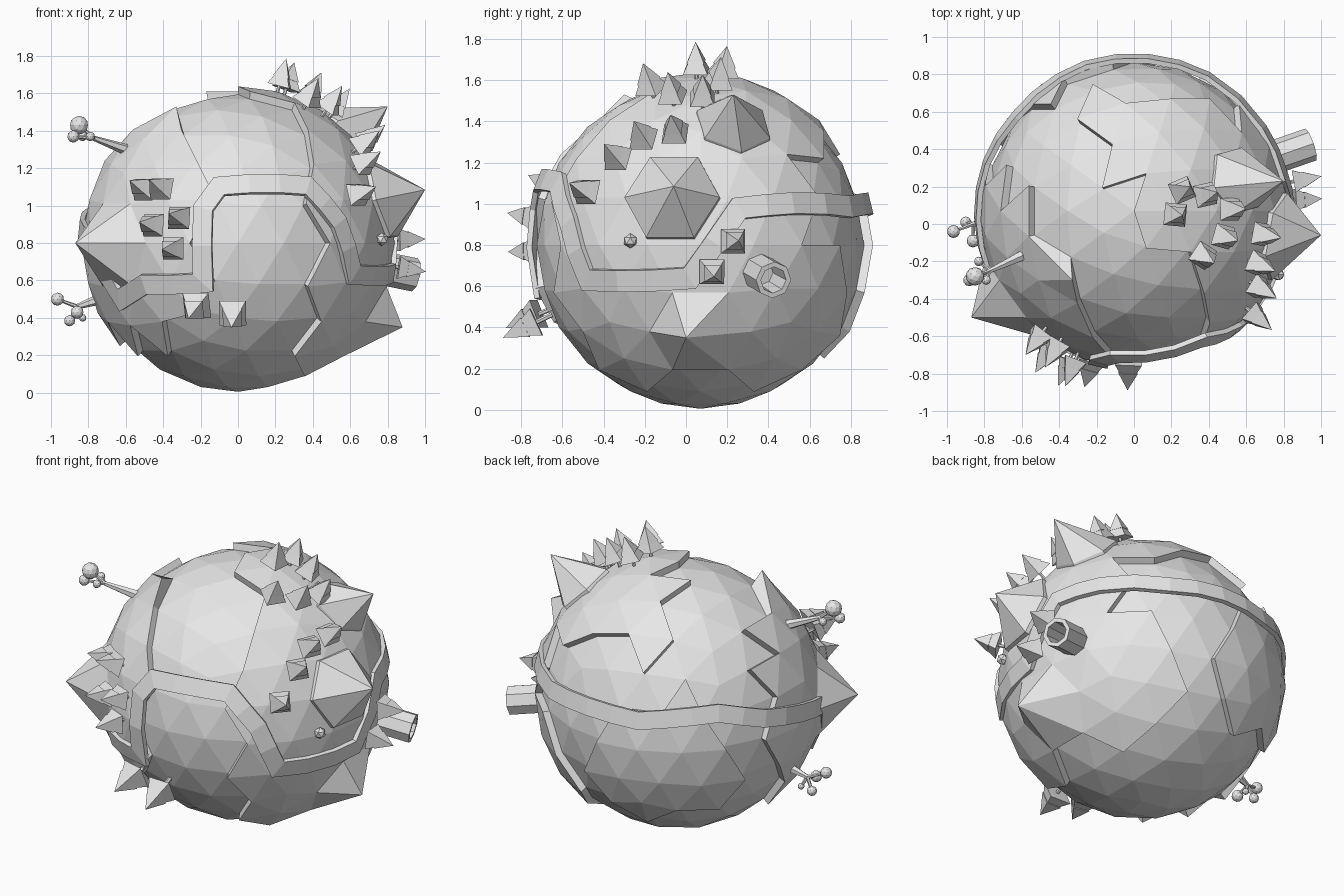
import bpy, bmesh, math
from mathutils import Vector, Matrix

if "Cube" in bpy.data.objects:
    bpy.data.objects.remove(bpy.data.objects["Cube"])

CENTRE = Vector((0.0, 0.07, 0.8))
SEA, LAND, ROAD = 0.795, 0.838, 0.855

stone = bpy.data.materials.new("plain_grey")
stone.use_nodes = True
GREY = (0.8, 0.8, 0.8, 1)
stone.diffuse_color = GREY
stone.node_tree.nodes["Principled BSDF"].inputs["Base Color"].default_value = GREY


def finish(bm, name):
    bmesh.ops.recalc_face_normals(bm, faces=bm.faces)
    mesh = bpy.data.meshes.new(name)
    bm.to_mesh(mesh)
    bm.free()
    mesh.materials.append(stone)
    obj = bpy.data.objects.new(name, mesh)
    bpy.context.collection.objects.link(obj)
    return obj


def outward(point):
    return (Vector(point) - CENTRE).normalized()


def frame(origin, axis):
    """Matrix whose z axis runs along the given direction."""
    return Matrix.Translation(origin) @ axis.to_track_quat('Z', 'Y').to_matrix().to_4x4()


def cone(bm, matrix, low, high, r1, r2, sides):
    bmesh.ops.create_cone(bm, cap_ends=True, segments=sides, radius1=r1, radius2=r2,
                          depth=high - low,
                          matrix=matrix @ Matrix.Translation((0, 0, (low + high) / 2)))


def limb(bm, a, b, r1, r2):
    a, b = Vector(a), Vector(b)
    cone(bm, frame(a, (b - a).normalized()), 0, (b - a).length, r1, r2, 6)


def loft(bm, loops):
    """Skin a list of equally long closed vertex loops."""
    for a, b in zip(loops, loops[1:]):
        for k in range(len(a)):
            j = (k + 1) % len(a)
            bm.faces.new((a[k], a[j], b[j], b[k]))


def circle(bm, matrix, radius, height, sides):
    angles = (math.tau * k / sides for k in range(sides))
    return [bm.verts.new(matrix @ Vector((radius * math.cos(a), radius * math.sin(a), height)))
            for a in angles]


# Planet: faceted globe with three raised continents
def is_land(n):
    if n.z > 0.45:
        inside = n.y < 0.72
    elif n.z > -0.02:
        inside = n.y < 0.6
    else:
        inside = n.y < 0 or n.x > 0.66 + 0.6 * n.z
    east = inside and n.dot(Vector((0.85, 0.53, 0))) > 0.05 and n.z > -0.76
    west = n.dot(Vector((-0.85, -0.5, 0.1)).normalized()) > 0.67
    north = n.dot(Vector((-0.45, 0.87, -0.15)).normalized()) > 0.86
    return east or west or north


bm = bmesh.new()
bmesh.ops.create_icosphere(bm, subdivisions=3, radius=SEA)
land = [f for f in bm.faces if is_land(f.calc_center_median().normalized())]
raised = bmesh.ops.extrude_face_region(bm, geom=land)
tops = [g for g in raised["geom"] if isinstance(g, bmesh.types.BMVert)]
for v in tops:
    v.co *= LAND / SEA
bmesh.ops.translate(bm, verts=bm.verts, vec=CENTRE)

# Mountains: pull single land corners outwards
for p in [(-.87, -.5, .8), (-.33, -.3, 1.53), (.88, 0, .35)]:
    n = outward(p)
    top = max(tops, key=lambda v: (v.co - CENTRE).normalized().dot(n))
    top.co = Vector(p)
finish(bm, "planet")


# Six-sided mountains standing on a low step
def hex_mountain(name, foot, apex, radius, turn):
    n = outward(foot)
    m = frame(CENTRE, n) @ Matrix.Rotation(turn, 4, 'Z')
    bm = bmesh.new()
    low = circle(bm, m, radius, 0.74, 6)
    rim = circle(bm, m, radius, 0.825, 6)
    loft(bm, [low, rim])
    bm.faces.new(low)
    tip = bm.verts.new(apex)
    for k in range(6):
        bm.faces.new((rim[k], rim[(k + 1) % 6], tip))
    finish(bm, name)


hex_mountain("east_mountain", (.79, -.07, 1.035), (1, -.06, 1.085), 0.235, 0)
hex_mountain("upper_mountain", (.55, .23, 1.38), (.8, .23, 1.53), 0.19, math.pi / 6)

# Road: a thin ribbon that winds once around the planet
route = [(-.75, -.56, -.36), (-.59, -.76, -.26), (-.22, -.94, -.25), (-.22, -.95, .22),
         (-.12, -.93, .36), (.44, -.82, .36), (.64, -.76, .13), (.73, -.65, -.2),
         (.98, -.06, -.19), (.95, .22, .21), (.82, .53, .24), (.47, .86, .22),
         (-.31, .93, .22), (-.75, .6, .27), (-.94, .31, .17), (-.92, -.4, 0)]
route = [Vector(p).normalized() for p in route]
line = []
for a, b in zip(route, route[1:] + route[:1]):
    steps = max(1, round(a.angle(b) / 0.2))
    line += [a.slerp(b, i / steps) for i in range(steps)]
bm = bmesh.new()
rings = []
for i, n in enumerate(line):
    into = (n - line[i - 1]).normalized()
    out = (line[(i + 1) % len(line)] - n).normalized()
    side = (into + out).cross(n).normalized()
    miter = side * 0.053 / max(0.65, side.dot(into.cross(n).normalized()))
    rings.append([bm.verts.new(CENTRE + n * r + miter * s)
                  for r, s in ((ROAD, 1), (ROAD, -1), (0.828, -1), (0.828, 1))])
loft(bm, rings + rings[:1])
finish(bm, "road")

# Conifers: thin trunk with two four-sided tiers
conifers = [(.22, .05, 1.64), (.28, .19, 1.7), (.4, .16, 1.62), (.37, -.17, 1.56),
            (.55, .08, 1.56), (.49, -.07, 1.54), (.71, -.06, 1.37), (.68, -.22, 1.34),
            (.67, -.34, 1.23), (.66, -.5, 1.07), (.92, .24, .82), (.92, .13, .66),
            (-.52, -.62, 1.1), (-.42, -.67, 1.1), (-.47, -.7, .9), (-.33, -.77, .94),
            (-.36, -.76, .77)]
big_conifers = [(-.23, -.75, .45), (-.03, -.76, .41)]
for i, p in enumerate(conifers + big_conifers):
    n = outward(p)
    m = frame(CENTRE + n * 0.82, n) @ Matrix.Rotation(math.pi / 4, 4, 'Z')
    if p in big_conifers:
        m = m @ Matrix.Scale(1.2, 4)
    bm = bmesh.new()
    cone(bm, m, -0.02, 0.08, 0.01, 0.01, 6)
    cone(bm, m, 0.05, 0.15, 0.085, 0.02, 4)
    cone(bm, m, 0.1, 0.2, 0.06, 0, 4)
    finish(bm, f"conifer_{i + 1}")


# Leafy trees: leaning trunk, twigs and faceted leaf balls
def leafy_tree(name, base, fork, balls):
    bm = bmesh.new()
    limb(bm, base, fork, 0.03, 0.014)
    for x, y, z, r in balls:
        limb(bm, fork, (x, y, z), 0.012, 0.008)
        bmesh.ops.create_icosphere(bm, subdivisions=2, radius=r,
                                   matrix=Matrix.Translation((x, y, z)))
    finish(bm, name)


leafy_tree("upper_leafy_tree", (-.6, -.17, 1.3), (-.77, -.25, 1.36),
           [(-.85, -.28, 1.43, .05), (-.88, -.3, 1.37, .033),
            (-.79, -.3, 1.37, .025), (-.83, -.2, 1.37, .025)])
leafy_tree("lower_leafy_tree", (-.74, .02, .5), (-.86, 0, .46),
           [(-.965, -.04, .5, .035), (-.9, .01, .385, .03),
            (-.86, -.09, .43, .035), (-.83, .02, .4, .02)])

# Bush
bm = bmesh.new()
bmesh.ops.create_icosphere(bm, subdivisions=1, radius=0.036,
                           matrix=Matrix.Translation((.77, -.27, .82)))
finish(bm, "bush")

# Hollow stump: eight-sided tube
foot, end = Vector((.7, .34, .68)), Vector((.945, .425, .63))
m = frame(foot, (end - foot).normalized())
length = (end - foot).length
bm = bmesh.new()
loops = [circle(bm, m, r, h, 8)
         for r, h in ((0.09, 0), (0.09, length), (0.065, length), (0.06, 0.08))]
loft(bm, loops)
bm.faces.new(loops[-1])
bm.faces.new(loops[0])
finish(bm, "hollow_stump")
